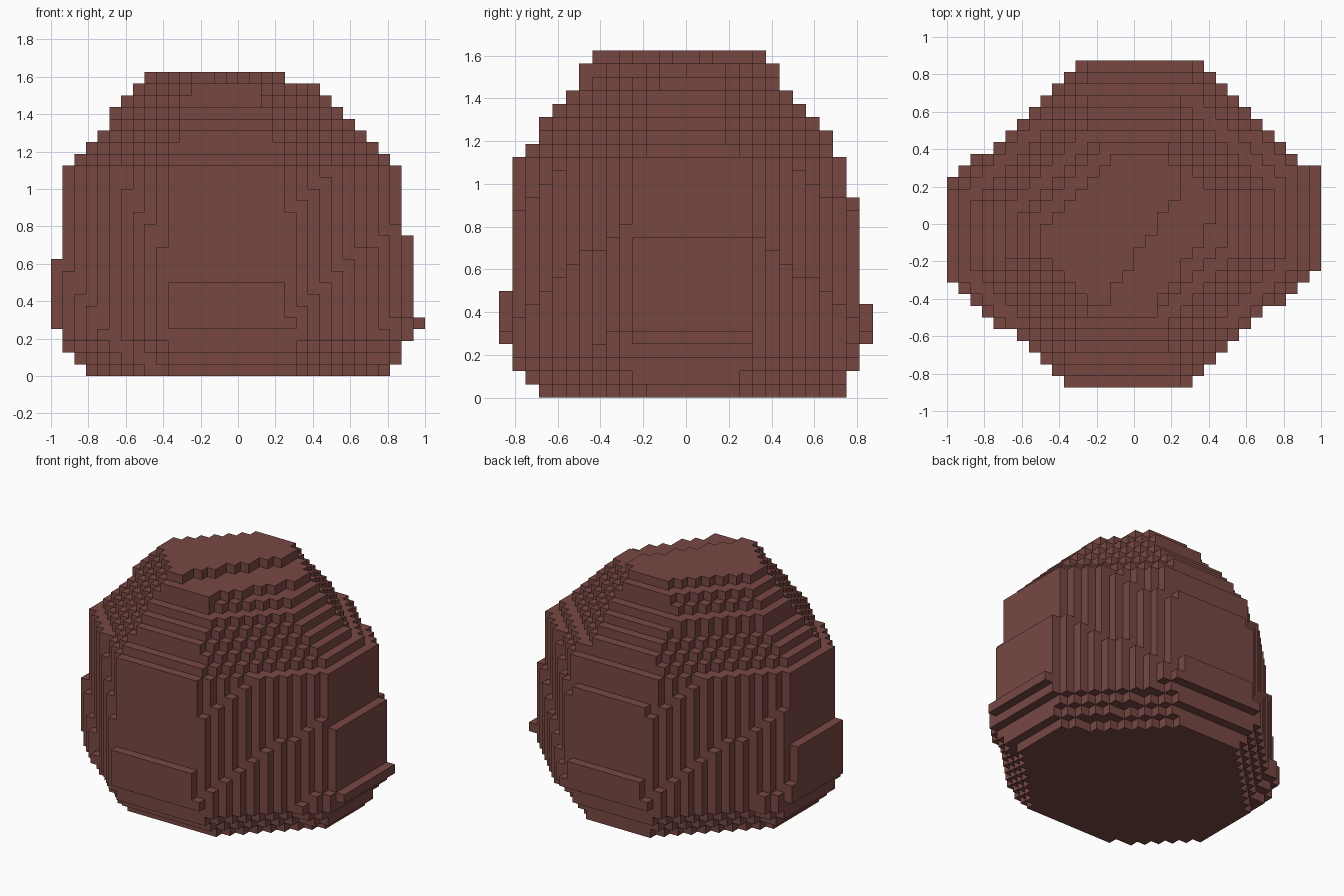
import bpy
import bmesh

if "Cube" in bpy.data.objects:
    bpy.data.objects.remove(bpy.data.objects["Cube"], do_unlink=True)

S = 1 / 16   # block size
LAYERS = 26

# Reach of each layer from the centre, in blocks, from the bottom up
left_x = [13, 14, 15, 15] + [16] * 6 + [15] * 8 + [14, 13, 12, 11, 11, 10, 9, 8]
right_x = [13, 14, 14, 15, 16] + [15] * 7 + [14] * 6 + [13, 12, 11, 10, 9, 8, 7, 4]
front_y = [11, 12, 13, 13] + [14] * 4 + [13] * 10 + [12, 11, 11, 10, 9, 8, 8, 7]
back_y = [12, 12, 13, 13] + [14] * 3 + [13] * 8 + [12] * 3 + [11, 11, 10, 9, 8, 7, 7, 6]

# Diagonal corner cuts by layer: front -x, front +x, back +x, back -x
corner_cuts = {
    0: (18.2, 16.5, 16.7, 16.5), 3: (20.85, 19.7, 20.3, 19.6),
    4: (20.8, 19.57, 20.48, 19.57), 17: (19.9, 18, 18.92, 18),
    20: (16, 14, 14, 14.5), 22: (14, 12, 12.5, 13),
    24: (12, 9, 10, 10), 25: (11, 3.2, 9, 8.5),
}


def cuts_at(k):
    """Interpolate the corner cuts between the key layers."""
    lo = max(i for i in corner_cuts if i <= k)
    hi = min(i for i in corner_cuts if i >= k)
    t = 0 if hi == lo else (k - lo) / (hi - lo)
    return [a + (b - a) * t for a, b in zip(corner_cuts[lo], corner_cuts[hi])]


def tilts_at(k):
    """Turn of each corner cut away from 45 degrees."""
    if k < 18:
        return (1.1, 1.1, 1.1, 1.1)
    return (0, -4 if k >= 24 else 0, 0, 0)


def filled_blocks():
    """Fill every layer as an octagon with stepped diagonals."""
    cells = set()
    for k in range(LAYERS):
        cuts, tilts = cuts_at(k), tilts_at(k)
        for x in range(-left_x[k], right_x[k]):
            for y in range(-front_y[k], back_y[k]):
                # Distances of the block's outer corner toward each diagonal
                outer = ((-x, -y), (x + 1, -y), (x + 1, y + 1), (-x, y + 1))
                if all(u + v + t * (v - u) / 20 <= c + 1e-6
                       for (u, v), t, c in zip(outer, tilts, cuts)):
                    cells.add((x, y, k))
    return cells


# Outward side of a block for each direction
SIDES = {
    (1, 0, 0): ((1, 0, 0), (1, 1, 0), (1, 1, 1), (1, 0, 1)),
    (-1, 0, 0): ((0, 0, 0), (0, 0, 1), (0, 1, 1), (0, 1, 0)),
    (0, 1, 0): ((0, 1, 0), (0, 1, 1), (1, 1, 1), (1, 1, 0)),
    (0, -1, 0): ((0, 0, 0), (1, 0, 0), (1, 0, 1), (0, 0, 1)),
    (0, 0, 1): ((0, 0, 1), (1, 0, 1), (1, 1, 1), (0, 1, 1)),
    (0, 0, -1): ((0, 0, 0), (0, 1, 0), (1, 1, 0), (1, 0, 0)),
}


def block_surface(name, cells, material):
    """Skin the outside of the blocks, then merge the flat areas."""
    bm = bmesh.new()
    verts = {}
    for c in sorted(cells):
        for d, corners in SIDES.items():
            if tuple(a + b for a, b in zip(c, d)) in cells:
                continue
            loop = []
            for q in corners:
                p = tuple(a + b for a, b in zip(c, q))
                if p not in verts:
                    verts[p] = bm.verts.new([v * S for v in p])
                loop.append(verts[p])
            bm.faces.new(loop)
    bmesh.ops.dissolve_limit(bm, angle_limit=0.01, verts=bm.verts[:], edges=bm.edges[:])
    mesh = bpy.data.meshes.new(name)
    bm.to_mesh(mesh)
    bm.free()
    mesh.materials.append(material)
    obj = bpy.data.objects.new(name, mesh)
    bpy.context.collection.objects.link(obj)
    return obj


# Reddish brown rock
brown = bpy.data.materials.new("reddish_brown")
brown.use_nodes = True
colour = (0.186, 0.064, 0.055, 1)
brown.diffuse_color = colour
brown.node_tree.nodes["Principled BSDF"].inputs["Base Color"].default_value = colour

block_surface("boulder", filled_blocks(), brown)
